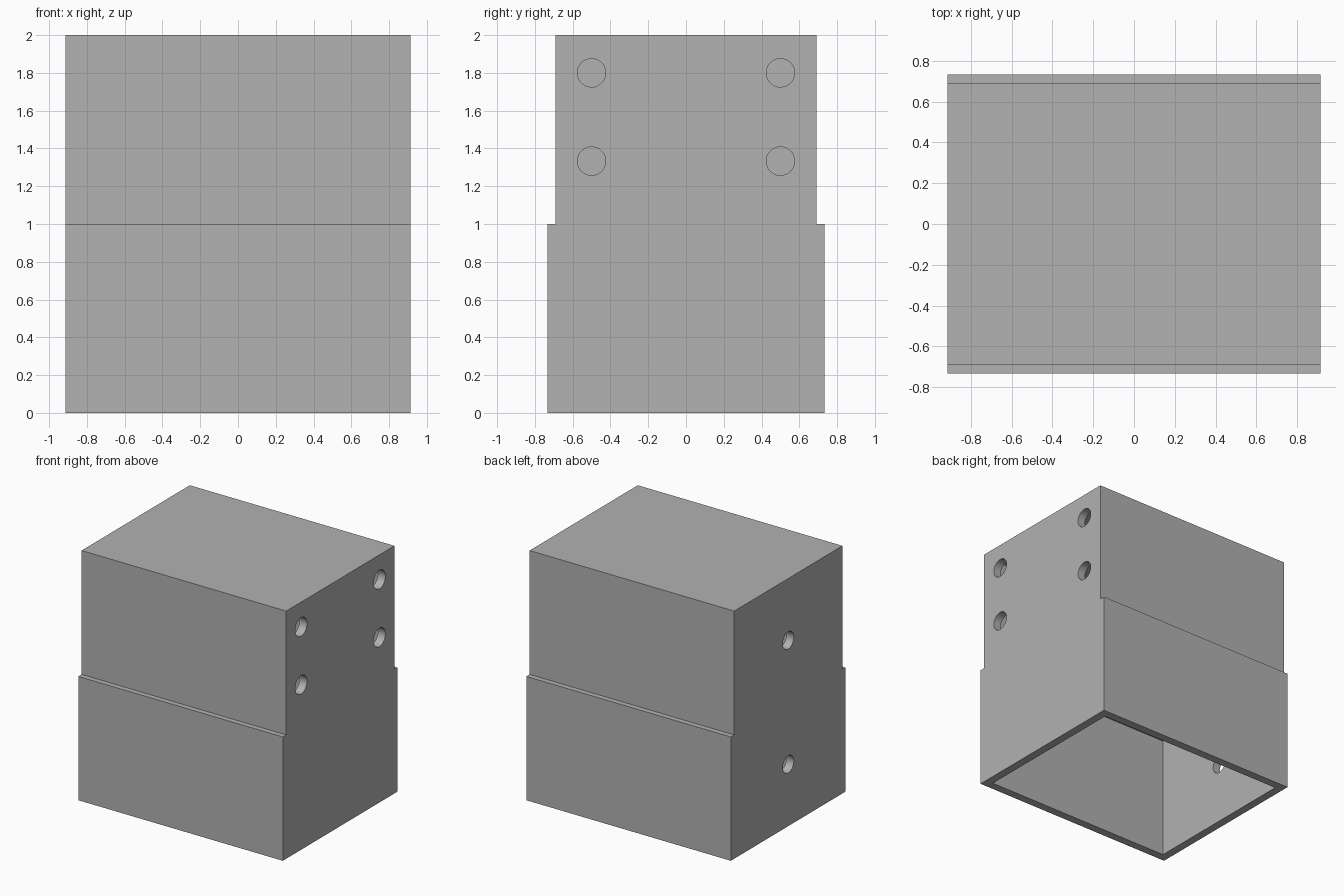
import bpy
import math

default_cube = bpy.data.objects.get("Cube")
if default_cube:
    bpy.data.objects.remove(default_cube, do_unlink=True)

HALF_X, LOWER_Y, UPPER_Y = 0.914, 0.733, 0.69
HEIGHT, STEP, WALL = 2.0, 1.0, 0.067

grey = bpy.data.materials.new("plain grey")
grey.use_nodes = True
colour = (0.445, 0.445, 0.445, 1)
grey.diffuse_color = colour
grey.node_tree.nodes["Principled BSDF"].inputs["Base Color"].default_value = colour


def stepped_block(name, half_x, lower_y, upper_y, bottom, top):
    """Extrude a stepped outline, mirrored front to back, along x."""
    side = [(lower_y, bottom), (lower_y, STEP), (upper_y, STEP), (upper_y, top)]
    outline = side + [(-y, z) for y, z in reversed(side)]
    n = len(outline)
    verts = [(x, y, z) for x in (-half_x, half_x) for y, z in outline]
    faces = [tuple(reversed(range(n))), tuple(range(n, 2 * n))]
    faces += [(i, (i + 1) % n, (i + 1) % n + n, i + n) for i in range(n)]
    mesh = bpy.data.meshes.new(name)
    mesh.from_pydata(verts, [], faces)
    mesh.materials.append(grey)
    obj = bpy.data.objects.new(name, mesh)
    bpy.context.collection.objects.link(obj)
    return obj


def cut(target, cutter):
    """Subtract the cutter, then discard it."""
    cutter.hide_render = True
    mod = target.modifiers.new("cut", "BOOLEAN")
    mod.operation = "DIFFERENCE"
    mod.solver = "EXACT"
    mod.object = cutter
    bpy.context.view_layer.objects.active = target
    bpy.ops.object.modifier_apply(modifier=mod.name)
    bpy.data.objects.remove(cutter, do_unlink=True)


def drill(target, x, y, z, radius):
    """Round hole through one end wall."""
    bpy.ops.mesh.primitive_cylinder_add(
        vertices=48, radius=radius, depth=WALL * 4,
        location=(x, y, z), rotation=(0, math.pi / 2, 0))
    cutter = bpy.context.object
    cutter.data.materials.append(grey)
    cut(target, cutter)


# Hollow stepped housing, open underneath
housing = stepped_block("housing", HALF_X, LOWER_Y, UPPER_Y, 0, HEIGHT)
cavity = stepped_block("cavity_cutter", HALF_X - WALL, LOWER_Y - WALL,
                       UPPER_Y - WALL, -0.1, HEIGHT - WALL)
cut(housing, cavity)

# Four screw holes in one end wall
for y in (-0.5, 0.5):
    for z in (1.333, 1.8):
        drill(housing, HALF_X, y, z, 0.075)

# Two holes on the centre line of the other end wall
for z in (0.5, 1.5):
    drill(housing, -HALF_X, 0, z, 0.07)

# Smooth the hole walls, keep the box edges sharp
bpy.ops.object.select_all(action="DESELECT")
housing.select_set(True)
bpy.context.view_layer.objects.active = housing
bpy.ops.object.shade_smooth_by_angle(angle=math.radians(30))
